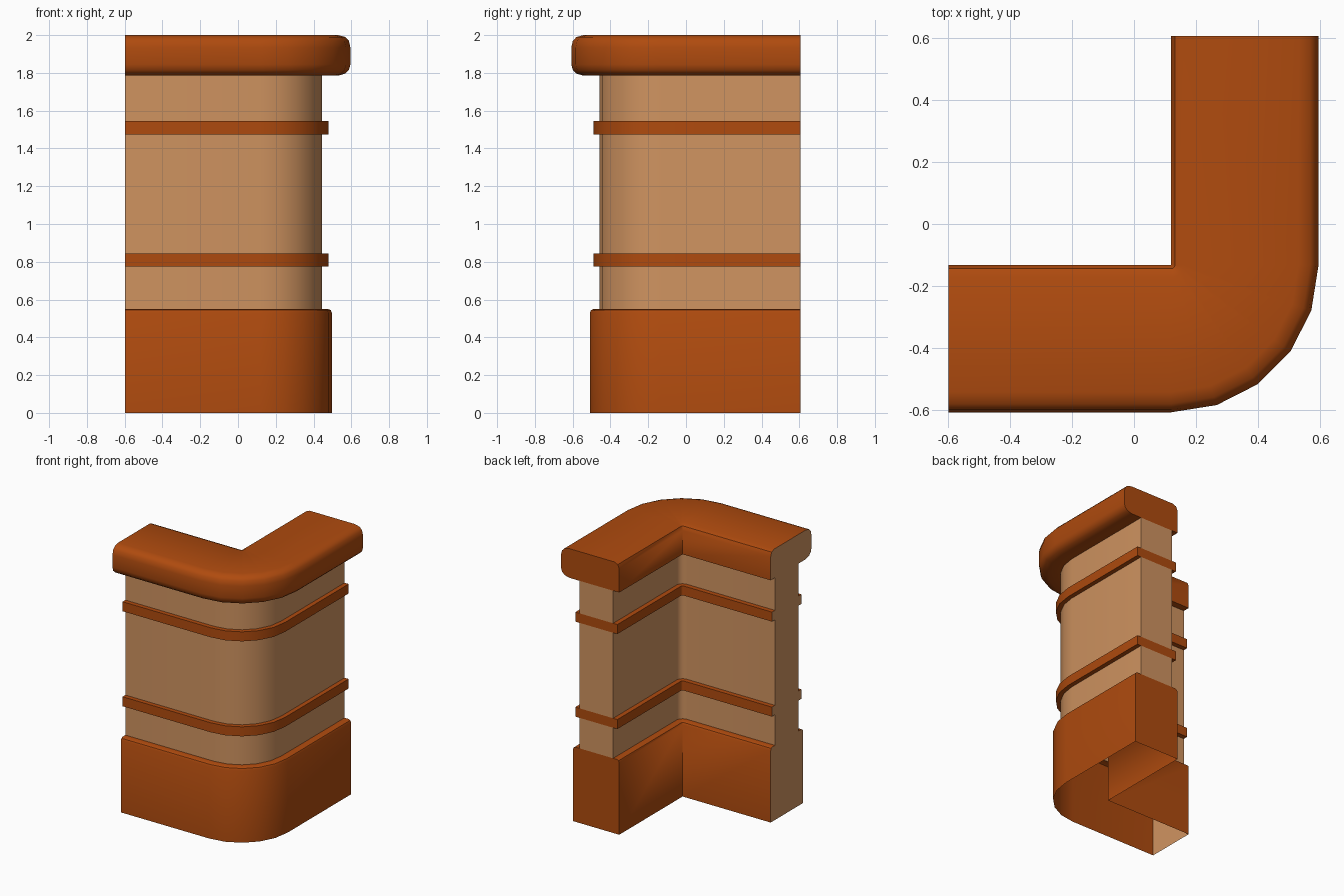
import bpy, bmesh, math

if "Cube" in bpy.data.objects:
    bpy.data.objects.remove(bpy.data.objects["Cube"])

CX, CY = 0.12, -0.132      # pivot of the rounded corner
ARM_X, ARM_Y = 0.718, 0.738
STEPS = 5
WO, WI = 0.325, 0.05       # wall faces, measured from the pivot


def material(name, rgb):
    m = bpy.data.materials.new(name)
    m.diffuse_color = (*rgb, 1)
    m.use_nodes = True
    m.node_tree.nodes["Principled BSDF"].inputs["Base Color"].default_value = m.diffuse_color
    return m


rust = material("rust_orange", (0.43, 0.070, 0.0045))
tan = material("light_tan", (0.63, 0.295, 0.118))


# Stations along the corner: straight arm, quarter turn, straight arm
def stations():
    out = [(-ARM_X, 0, -math.pi / 2)]
    out += [(0, 0, -math.pi / 2 * (1 - i / STEPS)) for i in range(STEPS + 1)]
    return out + [(0, ARM_Y, 0)]


def place(st, p):
    ox, oy, a = st
    return (CX + ox + p[0] * math.cos(a), CY + oy + p[0] * math.sin(a), p[1])


def finish(bm, name, mat):
    bmesh.ops.remove_doubles(bm, verts=bm.verts, dist=1e-5)
    me = bpy.data.meshes.new(name)
    bm.to_mesh(me)
    bm.free()
    me.materials.append(mat)
    for f in me.polygons:
        f.use_smooth = True
    me.set_sharp_from_angle(angle=math.radians(40))
    bpy.context.collection.objects.link(bpy.data.objects.new(name, me))


# Sweep (outer, inner) profile pairs round the corner, closing the +y end
def sweep(name, sections, mat):
    bm = bmesh.new()
    sts = stations()
    for outer, inner in sections:
        for line in (outer, inner):
            rows = [[bm.verts.new(place(s, p)) for p in line] for s in sts]
            for a, b in zip(rows, rows[1:]):
                for k in range(len(line) - 1):
                    bm.faces.new((a[k], b[k], b[k + 1], a[k + 1]))
        end = [bm.verts.new(place(sts[-1], p)) for p in outer + inner]
        bm.faces.new(end[::-1])
    finish(bm, name, mat)


def wall(z0, z1):
    return ([(WO, z0), (WO, z1)], [(WI, z1), (WI, z0)])


def band(z0, z1):
    return ([(WO, z0), (0.358, z0), (0.358, z1), (WO, z1)],
            [(WI, z1), (0.015, z1), (0.015, z0), (WI, z0)])


base = ([(0.377, 0), (0.377, 0.53), (0.371, 0.544), (0.357, 0.55), (WO, 0.55)],
        [(WI, 0.55), (0.02, 0.55), (0.006, 0.544), (0, 0.53), (0, 0)])
cap = ([(WO, 1.785), (0.41, 1.785), (0.447, 1.796), (0.467, 1.815),
        (0.475, 1.845), (0.475, 1.935), (0.467, 1.97), (0.448, 1.99),
        (0.41, 2.0), (0.04, 2.0), (0.012, 1.988), (0, 1.96),
        (0, 1.785), (WI, 1.785)], [])
b1, b2 = band(0.775, 0.845), band(1.475, 1.545)
walls = [wall(0.55, 0.775), wall(0.845, 1.475), wall(1.545, 1.785)]

sweep("base_plinth", [base], rust)
sweep("wall_body", walls, tan)
sweep("lower_band", [b1], rust)
sweep("upper_band", [b2], rust)
sweep("top_cap", [cap], rust)

# Tan panel closing the -x end over the whole profile
stack = [base, b1, b2, cap]
outline = [p for s in stack for p in s[0]] + [p for s in stack[::-1] for p in s[1]]
bm = bmesh.new()
bm.faces.new([bm.verts.new(place(stations()[0], p)) for p in outline])
finish(bm, "end_panel", tan)
